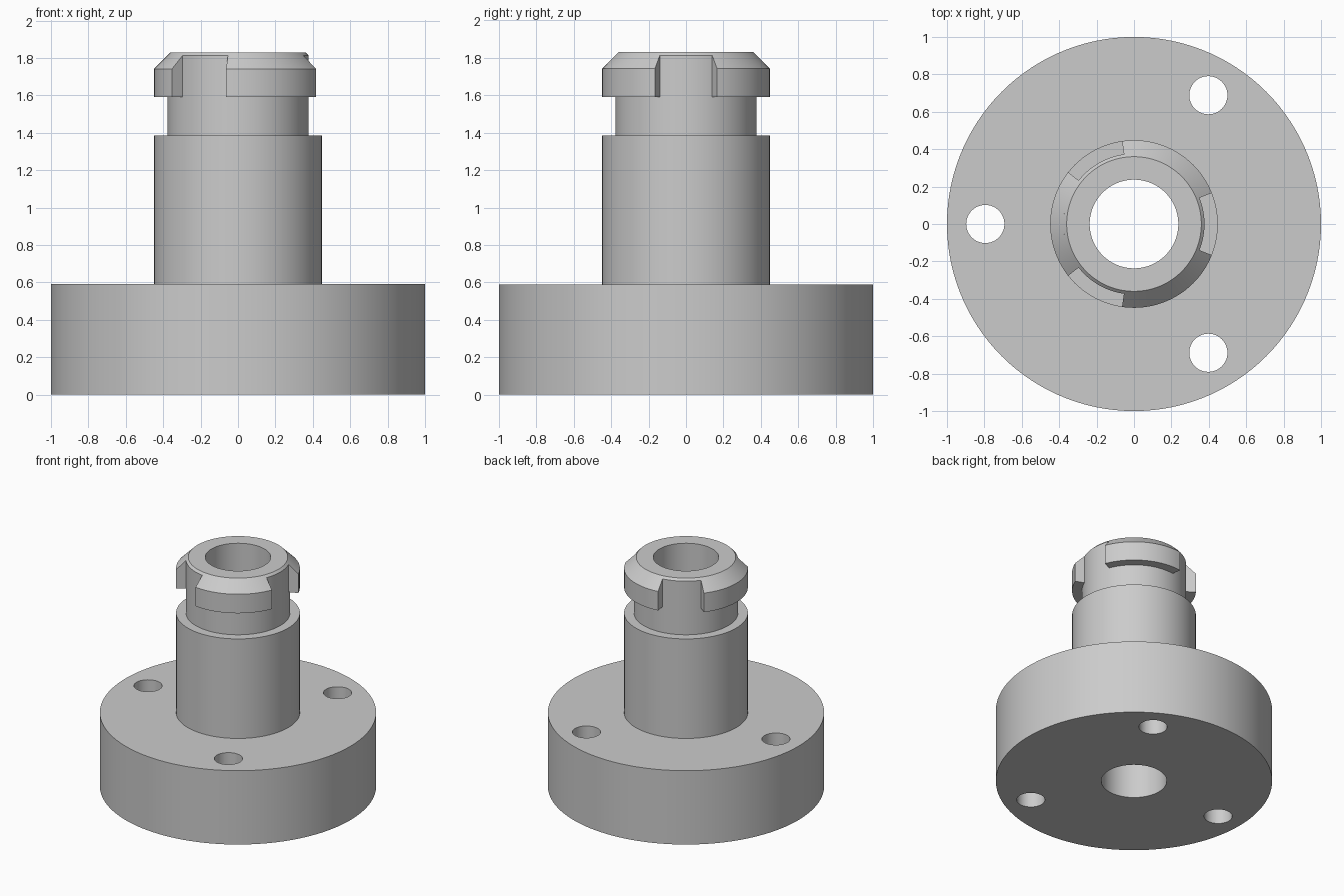
import bpy
import bmesh
from math import cos, sin, radians, tau

cube = bpy.data.objects.get("Cube")
if cube:
    bpy.data.objects.remove(cube, do_unlink=True)

steel = bpy.data.materials.new("grey_steel")
steel.use_nodes = True
GREY = (0.6, 0.6, 0.6, 1)
steel.diffuse_color = GREY
steel.node_tree.nodes["Principled BSDF"].inputs["Base Color"].default_value = GREY


def select(obj):
    bpy.ops.object.select_all(action="DESELECT")
    obj.select_set(True)
    bpy.context.view_layer.objects.active = obj


def smooth(obj):
    select(obj)
    bpy.ops.object.shade_smooth_by_angle(angle=radians(30))


def revolve(name, profile, start, sweep, steps):
    """Sweep a closed (radius, z) profile around z, capping a partial turn."""
    full = sweep >= tau - 1e-6
    bm = bmesh.new()
    rings = []
    for i in range(steps if full else steps + 1):
        a = start + sweep * i / steps
        rings.append([bm.verts.new((r * cos(a), r * sin(a), z)) for r, z in profile])
    count = len(profile)
    for i in range(steps):
        here, after = rings[i], rings[(i + 1) % len(rings)]
        for j in range(count):
            k = (j + 1) % count
            bm.faces.new((here[j], after[j], after[k], here[k]))
    if not full:
        bm.faces.new(rings[0])
        bm.faces.new(rings[-1][::-1])
    bmesh.ops.recalc_face_normals(bm, faces=bm.faces)
    mesh = bpy.data.meshes.new(name)
    bm.to_mesh(mesh)
    bm.free()
    mesh.materials.append(steel)
    obj = bpy.data.objects.new(name, mesh)
    bpy.context.collection.objects.link(obj)
    return obj


# Flange, shaft, groove neck and through bore as one turned piece
body = revolve("flanged_shaft", [
    (0.237, 0), (1, 0), (1, 0.59), (0.448, 0.59), (0.448, 1.385),
    (0.377, 1.385), (0.377, 1.813), (0.36, 1.83), (0.237, 1.83),
], 0, tau, 120)

# Three bolt holes through the flange
for angle in (60, 180, 300):
    a = radians(angle)
    bpy.ops.mesh.primitive_cylinder_add(
        vertices=48, radius=0.102, depth=1,
        location=(0.795 * cos(a), 0.795 * sin(a), 0.3))
    cutter = bpy.context.object
    cutter.name = "bolt_hole_cutter"
    cutter.hide_render = True
    cutter.data.materials.append(steel)
    select(body)
    cut = body.modifiers.new("bolt_hole", "BOOLEAN")
    cut.operation = "DIFFERENCE"
    cut.solver = "EXACT"
    cut.object = cutter
    bpy.ops.object.modifier_apply(modifier=cut.name)
    bpy.data.objects.remove(cutter, do_unlink=True)
smooth(body)

# Three chamfered bayonet lugs around the head
for name, middle in (("back", 60), ("right", 180), ("front", 300)):
    lug = revolve("bayonet_lug_" + name, [
        (0.37, 1.59), (0.448, 1.59), (0.448, 1.742), (0.377, 1.813), (0.37, 1.81),
    ], radians(middle - 38.2), radians(76.4), 26)
    smooth(lug)
